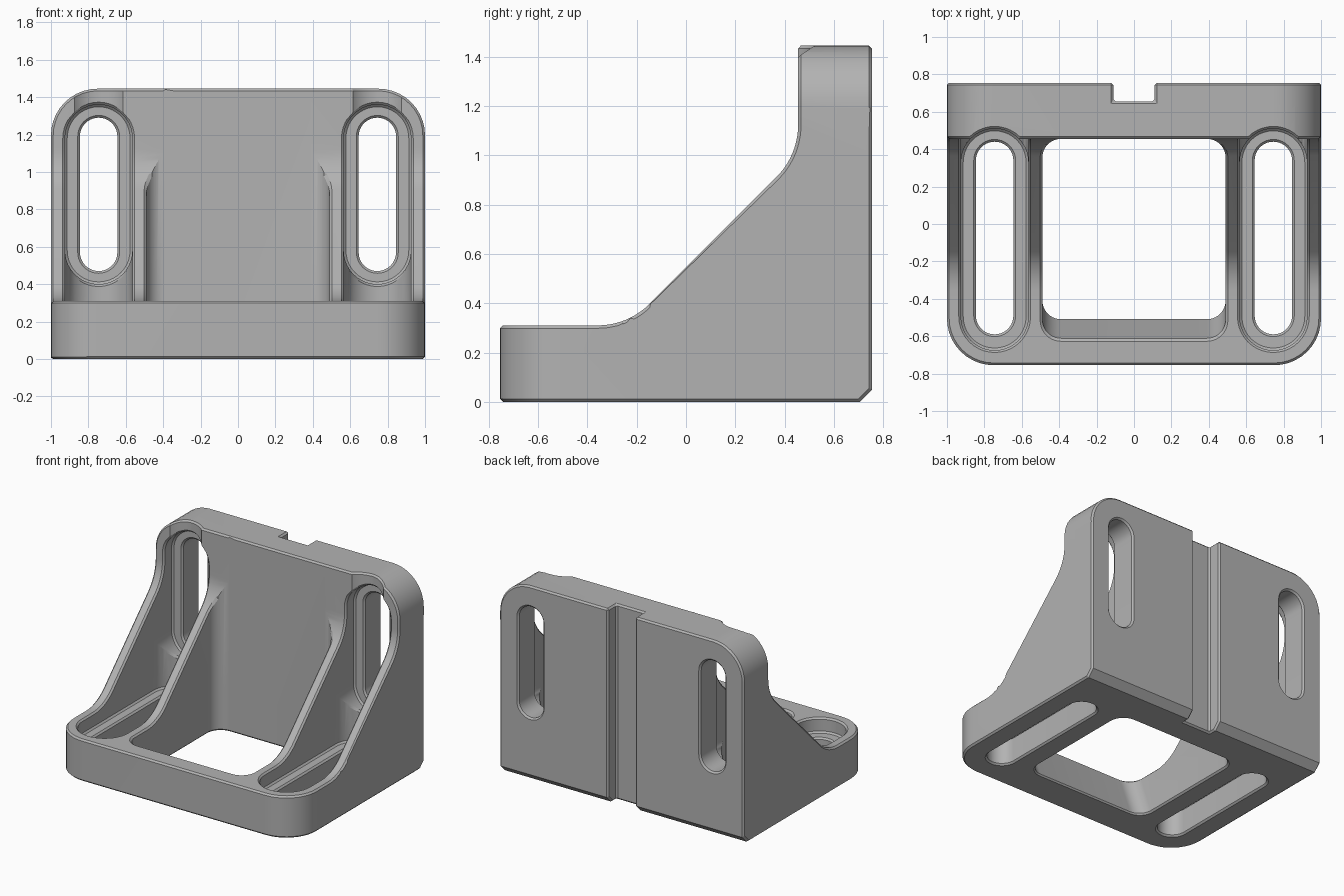
import bpy, bmesh, math
from mathutils import Vector

old = bpy.data.objects.get("Cube")
if old:
    bpy.data.objects.remove(old, do_unlink=True)

grey = bpy.data.materials.new("plain grey")
grey.use_nodes = True
grey.diffuse_color = (0.45, 0.45, 0.45, 1)
grey.node_tree.nodes["Principled BSDF"].inputs["Base Color"].default_value = grey.diffuse_color


def rounded(corners, steps=10):
    """Outline from (u, v, radius) corners, each replaced by a fillet arc."""
    out = []
    n = len(corners)
    for i, (u, v, r) in enumerate(corners):
        p = Vector((u, v))
        if r == 0:
            out.append(p)
            continue
        a = (Vector(corners[i - 1][:2]) - p).normalized()
        b = (Vector(corners[(i + 1) % n][:2]) - p).normalized()
        half = a.angle(b) / 2
        centre = p + (a + b).normalized() * (r / math.sin(half))
        start = p + a * (r / math.tan(half)) - centre
        end = p + b * (r / math.tan(half)) - centre
        sweep = start.angle(end)
        for k in range(steps + 1):
            t = k / steps
            out.append(centre + (start * math.sin((1 - t) * sweep)
                                 + end * math.sin(t * sweep)) / math.sin(sweep))
    return out


def box(u0, u1, v0, v1, r=(0, 0, 0, 0)):
    return rounded([(u0, v0, r[0]), (u1, v0, r[1]), (u1, v1, r[2]), (u0, v1, r[3])])


def slot(cu, v0, v1, r):
    """Straight slot with round ends, long in v."""
    pts = []
    for cv, base in ((v1 - r, 0), (v0 + r, math.pi)):
        for k in range(21):
            a = base + math.pi * k / 20
            pts.append(Vector((cu + r * math.cos(a), cv + r * math.sin(a))))
    return pts


AXES = {"x": lambda u, v, w: (w, u, v),
        "y": lambda u, v, w: (u, w, v),
        "z": lambda u, v, w: (u, v, w)}


def prism(name, axis, low, high, lo, hi):
    """Solid between two matching outlines placed along an axis."""
    place = AXES[axis]
    bm = bmesh.new()
    a = [bm.verts.new(place(p.x, p.y, lo)) for p in low]
    b = [bm.verts.new(place(p.x, p.y, hi)) for p in high]
    bm.faces.new(a)
    bm.faces.new(b)
    for i in range(len(a)):
        j = (i + 1) % len(a)
        bm.faces.new((a[i], a[j], b[j], b[i]))
    bmesh.ops.recalc_face_normals(bm, faces=bm.faces)
    mesh = bpy.data.meshes.new(name)
    bm.to_mesh(mesh)
    bm.free()
    ob = bpy.data.objects.new(name, mesh)
    bpy.context.collection.objects.link(ob)
    return ob


def apply(ob, mod):
    bpy.context.view_layer.objects.active = ob
    bpy.ops.object.modifier_apply(modifier=mod.name)


def combine(ob, tool, operation="DIFFERENCE"):
    mod = ob.modifiers.new("cut", "BOOLEAN")
    mod.operation, mod.solver, mod.object = operation, "EXACT", tool
    apply(ob, mod)
    bpy.data.objects.remove(tool, do_unlink=True)


# Gusseted side profile, extruded across the width
profile = rounded([(-0.755, 0, 0), (0.705, 0, 0), (0.755, 0.05, 0), (0.755, 1.445, 0),
                   (0.455, 1.445, 0), (0.455, 1.0, 0.3), (-0.235, 0.31, 0.3), (-0.755, 0.31, 0)])
bracket = prism("angle_bracket", "x", profile, profile, -1, 1)

# Rounded front corners of the base and top corners of the back plate
plan = box(-1, 1, -0.755, 0.9, (0.25, 0.25, 0, 0))
combine(bracket, prism("plan_trim", "z", plan, plan, -0.5, 2), "INTERSECT")
face = box(-1, 1, -0.2, 1.445, (0, 0, 0.25, 0.25))
combine(bracket, prism("face_trim", "y", face, face, -1, 1), "INTERSECT")

# Central opening, with a leaning front wall
low = box(-0.49, 0.49, -0.505, 0.455, (0.1,) * 4)
high = box(-0.49, 0.49, -0.615, 0.455, (0.1,) * 4)
combine(bracket, prism("opening_lower", "z", low, high, 0, 0.31))
combine(bracket, prism("opening_upper", "z", high, high, 0.31, 2))

# Channels between the paired ribs, and the adjustment slots in both plates
for s in (-1, 1):
    c = 0.745 * s
    for name, axis, v0, v1, r, lo, hi in (
            ("base_channel", "z", -0.675, 0.51, 0.18, 0.2, 2),
            ("back_channel", "y", 0.40, 1.36, 0.18, -1, 0.555),
            ("base_slot", "z", -0.59, 0.44, 0.1, -1, 1),
            ("back_slot", "y", 0.47, 1.29, 0.1, 0, 1)):
        outline = slot(c, v0, v1, r)
        combine(bracket, prism(name, axis, outline, outline, lo, hi))

# Key groove down the back
groove = box(-0.11, 0.11, 0.655, 0.9)
combine(bracket, prism("groove", "z", groove, groove, -1, 2))

# Small chamfer on all sharp edges
chamfer = bracket.modifiers.new("chamfer", "BEVEL")
chamfer.width, chamfer.segments = 0.012, 1
chamfer.limit_method, chamfer.angle_limit = "ANGLE", math.radians(50)
chamfer.use_clamp_overlap = False
apply(bracket, chamfer)

bracket.data.materials.clear()
bracket.data.materials.append(grey)
bpy.ops.object.select_all(action="DESELECT")
bracket.select_set(True)
bpy.context.view_layer.objects.active = bracket
bpy.ops.object.shade_smooth_by_angle(angle=math.radians(25))
